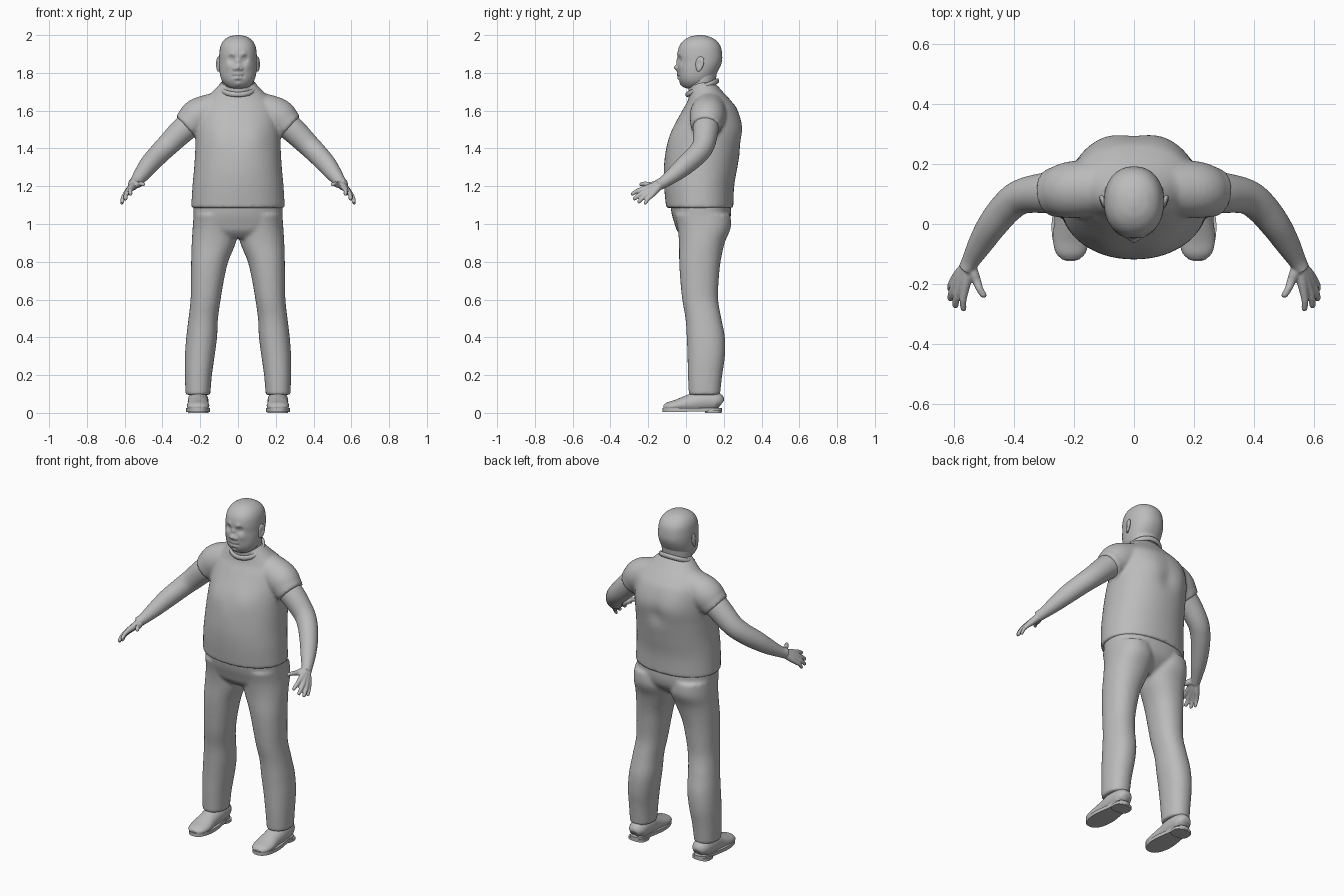
import bpy, bmesh, math
from mathutils import Vector

cube = bpy.data.objects.get("Cube")
if cube:
    bpy.data.objects.remove(cube)

# One plain colour for the whole figure
grey = bpy.data.materials.new("plain grey")
grey.use_nodes = True
COLOUR = (0.5, 0.5, 0.5, 1)
grey.diffuse_color = COLOUR
grey.node_tree.nodes["Principled BSDF"].inputs["Base Color"].default_value = COLOUR


def spline(keys, steps):
    """Smooth in-between rows through the key rows."""
    rows = []
    for i in range(len(keys) - 1):
        a, b, c, d = keys[max(i - 1, 0)], keys[i], keys[i + 1], keys[min(i + 2, len(keys) - 1)]
        for s in range(steps):
            t = s / steps
            rows.append([q + t * ((r - p) + t * ((2 * p - 5 * q + 4 * r - u)
                        + t * (3 * (q - r) + u - p))) / 2 for p, q, r, u in zip(a, b, c, d)])
    return rows + [list(keys[-1])]


def loft(bm, keys, sides=40, steps=6, power=2, along=False):
    """Skin rings (x, y, z, rx, ry), flat or square to the path."""
    rows = spline(keys, steps)
    rings = []
    for i, (x, y, z, rx, ry) in enumerate(rows):
        turn = Vector((0, 0, 1)).to_track_quat('Z', 'Y')
        if along:
            path = Vector(rows[min(i + 1, len(rows) - 1)][:3]) - Vector(rows[max(i - 1, 0)][:3])
            turn = path.to_track_quat('Z', 'Y')
        ring = []
        for k in range(sides):
            a = math.tau * k / sides
            c, s = math.cos(a), math.sin(a)
            p = Vector((math.copysign(abs(c) ** (2 / power), c) * rx,
                        math.copysign(abs(s) ** (2 / power), s) * ry, 0))
            ring.append(bm.verts.new(Vector((x, y, z)) + (turn @ p if along else p)))
        rings.append(ring)
    for lo, hi in zip(rings, rings[1:]):
        for k in range(sides):
            n = (k + 1) % sides
            bm.faces.new((lo[k], lo[n], hi[n], hi[k]))
    bm.faces.new(rings[0])
    bm.faces.new(rings[-1])


def column(rows, side=1):
    """Turn (z, left, right, front, back) extents into loft keys."""
    return [(side * (l + r) / 2, (f + b) / 2, z, (r - l) / 2, (b - f) / 2) for z, l, r, f, b in rows]


def push(bm, point, radius, move):
    """Soft sculpting dab, the same on both sides."""
    point, move = Vector(point), Vector(move)
    for v in bm.verts:
        side = -1 if v.co.x < 0 else 1
        d = (Vector((abs(v.co.x), v.co.y, v.co.z)) - point).length / radius
        if d < 3:
            v.co += Vector((move.x * side, move.y, move.z)) * math.exp(-d * d)


def finish(name, bm, voxel=0, smooth=0, mirror=False):
    bmesh.ops.recalc_face_normals(bm, faces=bm.faces)
    mesh = bpy.data.meshes.new(name)
    bm.to_mesh(mesh)
    bm.free()
    mesh.materials.append(grey)
    obj = bpy.data.objects.new(name, mesh)
    bpy.context.collection.objects.link(obj)
    mesh.shade_smooth()
    if voxel:
        m = obj.modifiers.new("blend", 'REMESH')
        m.mode, m.voxel_size, m.use_smooth_shade = 'VOXEL', voxel, True
    if smooth:
        m = obj.modifiers.new("soften", 'SMOOTH')
        m.factor, m.iterations = 0.5, smooth
    if mirror:
        obj.modifiers.new("mirror", 'MIRROR')
    return obj


# Shirt: torso, shoulders and short sleeves blended together
shirt = bmesh.new()
torso = [(1.085, .248, -.105, .25), (1.2, .241, -.116, .255), (1.3, .232, -.117, .272),
         (1.4, .226, -.104, .288), (1.5, .222, -.072, .294), (1.6, .21, -.02, .272),
         (1.65, .185, .008, .24), (1.7, .135, .02, .195), (1.74, .095, .03, .16), (1.755, .08, .045, .145)]
loft(shirt, column([(z, -w, w, f, b) for z, w, f, b in torso]), sides=64, power=2.15)
push(shirt, (.1, .27, 1.52), .09, (0, .012, 0))
push(shirt, (0, .29, 1.45), .05, (0, -.012, 0))
push(shirt, (.09, -.07, 1.46), .07, (0, -.008, 0))
for s in (-1, 1):
    loft(shirt, [(s * .08, .125, 1.62, .09, .085), (s * .2, .115, 1.575, .095, .096),
                 (s * .25, .108, 1.535, .086, .087), (s * .277, .105, 1.511, .08, .077)], along=True)
finish("shirt", shirt, .01, 4)

# Collar band, low at the throat
collar = bmesh.new()
loop = []
for i in range(49):
    a = math.tau * i / 48
    y = .086 + .08 * math.sin(a)
    loop.append((.094 * math.cos(a), y, 1.722 + .45 * (y - .086), .009, .014))
loft(collar, loop, sides=10, steps=1, along=True)
finish("collar", collar)

# Trousers: hips and two legs
trousers = bmesh.new()
hips = [(1.12, .235, -.085, .235), (1.05, .236, -.075, .238), (1, .234, -.06, .225),
        (.96, .2, -.045, .19), (.925, .13, -.01, .14)]
loft(trousers, column([(z, -w, w, f, b) for z, w, f, b in hips]), sides=64, power=2.3)
leg = [(.095, .147, .278, .015, .18), (.2, .138, .281, .01, .192), (.3, .124, .281, .008, .206),
       (.4, .111, .274, .004, .206), (.5, .106, .262, -.003, .187), (.6, .092, .251, -.02, .17),
       (.7, .075, .249, -.03, .173), (.8, .052, .248, -.036, .183), (.9, .012, .245, -.037, .205),
       (.98, 0, .24, -.045, .237), (1.05, .01, .235, -.06, .235)]
for s in (-1, 1):
    loft(trousers, column(leg, s), power=2.2)
finish("trousers", trousers, .01, 4)

# Shoes: rounded upper on a flat sole with a heel
upper = bmesh.new()
loft(upper, [(.21, .186, .045, .03, .025), (.21, .16, .06, .05, .05), (.211, .09, .062, .055, .058),
             (.211, .02, .05, .054, .048), (.211, -.05, .038, .059, .032), (.211, -.095, .032, .05, .024),
             (.211, -.118, .028, .028, .012)], along=True)
for v in upper.verts:
    v.co.z = max(v.co.z, .018)
finish("shoe_uppers", upper, mirror=True)
sole = bmesh.new()
loft(sole, column([(z, .146, .277, -.124, .19) for z in (.006, .026)]), sides=48, steps=2, power=2.6)
push(sole, (.211, .08, .006), .04, (0, 0, .008))
for v in sole.verts:
    v.co.x += (.211 - v.co.x) * .2 * math.exp(-((v.co.y - .1) / .07) ** 2)
finish("shoe_soles", sole, mirror=True).data.set_sharp_from_angle(angle=.6)
heel = bmesh.new()
loft(heel, column([(z, .156, .266, .1, .188) for z in (0, .015)]), steps=1, power=2.8)
finish("shoe_heels", heel, mirror=True).data.set_sharp_from_angle(angle=.6)

# Arms: bare arm, palm, fingers and thumb
arm = bmesh.new()
loft(arm, [(.2, .11, 1.57, .07, .07), (.285, .105, 1.503, .068, .068), (.37, .093, 1.42, .059, .06),
           (.42, .06, 1.37, .055, .056), (.47, 0, 1.315, .05, .052), (.51, -.062, 1.263, .042, .042),
           (.542, -.118, 1.222, .031, .031), (.56, -.15, 1.205, .026, .03)], along=True)
fingers = [((.566, -.225, 1.186), (.569, -.29, 1.156), .0115),
           ((.584, -.217, 1.17), (.597, -.279, 1.13), .012),
           ((.596, -.202, 1.157), (.615, -.255, 1.113), .0115),
           ((.601, -.184, 1.149), (.617, -.22, 1.105), .01),
           ((.525, -.19, 1.207), (.498, -.245, 1.21), .012)]
wrist = Vector((.55, -.132, 1.212))
for knuckle, tip, r in fingers:
    k, t = Vector(knuckle), Vector(tip)
    points = [(wrist, .02), (wrist.lerp(k, .6), .018), (k, r * 1.25), (k.lerp(t, .5) + Vector((.003, 0, .004)), r),
              (k.lerp(t, .9), r * .85), (t, r * .45)]
    loft(arm, [(*p, w, w) for p, w in points], sides=16, along=True)
finish("arms", arm, .0045, 2, mirror=True)

# Neck
neck = bmesh.new()
loft(neck, column([(1.66, -.095, .095, .015, .16), (1.72, -.085, .085, .012, .152),
                   (1.76, -.086, .086, .015, .158), (1.82, -.085, .085, .02, .165)]))
finish("neck", neck)

# Head: lofted skull with sculpted face
head = bmesh.new()
skull = [(1.718, .03, .005, .07), (1.726, .056, -.014, .1), (1.75, .08, -.031, .13), (1.78, .093, -.04, .152),
         (1.82, .099, -.043, .175), (1.86, .1, -.043, .19), (1.9, .099, -.045, .191), (1.94, .093, -.036, .183),
         (1.97, .077, -.014, .162), (1.99, .05, .018, .128), (1.998, .022, .048, .098), (2, .005, .065, .08)]
loft(head, column([(z, -w, w, f, b) for z, w, f, b in skull]), sides=144, steps=8, power=2.2)
dabs = [((.036, -.036, 1.874), .017, .013), ((.036, -.028, 1.874), .009, -.006),
        ((.03, -.042, 1.898), .015, -.006), ((0, -.045, 1.862), .014, -.008),
        ((0, -.045, 1.828), .016, -.021), ((.017, -.042, 1.822), .009, -.011),
        ((.05, -.03, 1.835), .022, -.005), ((0, -.043, 1.793), .013, -.007),
        ((.016, -.04, 1.792), .01, -.004), ((0, -.042, 1.771), .012, -.007),
        ((.014, -.04, 1.771), .01, -.004), ((.01, -.046, 1.782), .007, .006),
        ((.025, -.036, 1.782), .009, .005), ((0, -.037, 1.757), .01, .004),
        ((0, -.03, 1.738), .018, -.006)]
for point, radius, depth in dabs:
    push(head, point, radius, (0, depth, 0))
finish("head", head)

# Ears: tilted shells with a hollow
ear = bmesh.new()
bmesh.ops.create_uvsphere(ear, u_segments=32, v_segments=20, radius=1)
for v in ear.verts:
    x, y, z = v.co
    hollow = .5 * math.exp(-((y + .1) ** 2 + z * z) * 4) if x > 0 else 0
    v.co = (.103 + .012 * (x - hollow) + .007 * y, .072 + .022 * y * (1 + .25 * z) + .006 * z, 1.846 + .04 * z)
finish("ears", ear, mirror=True)
